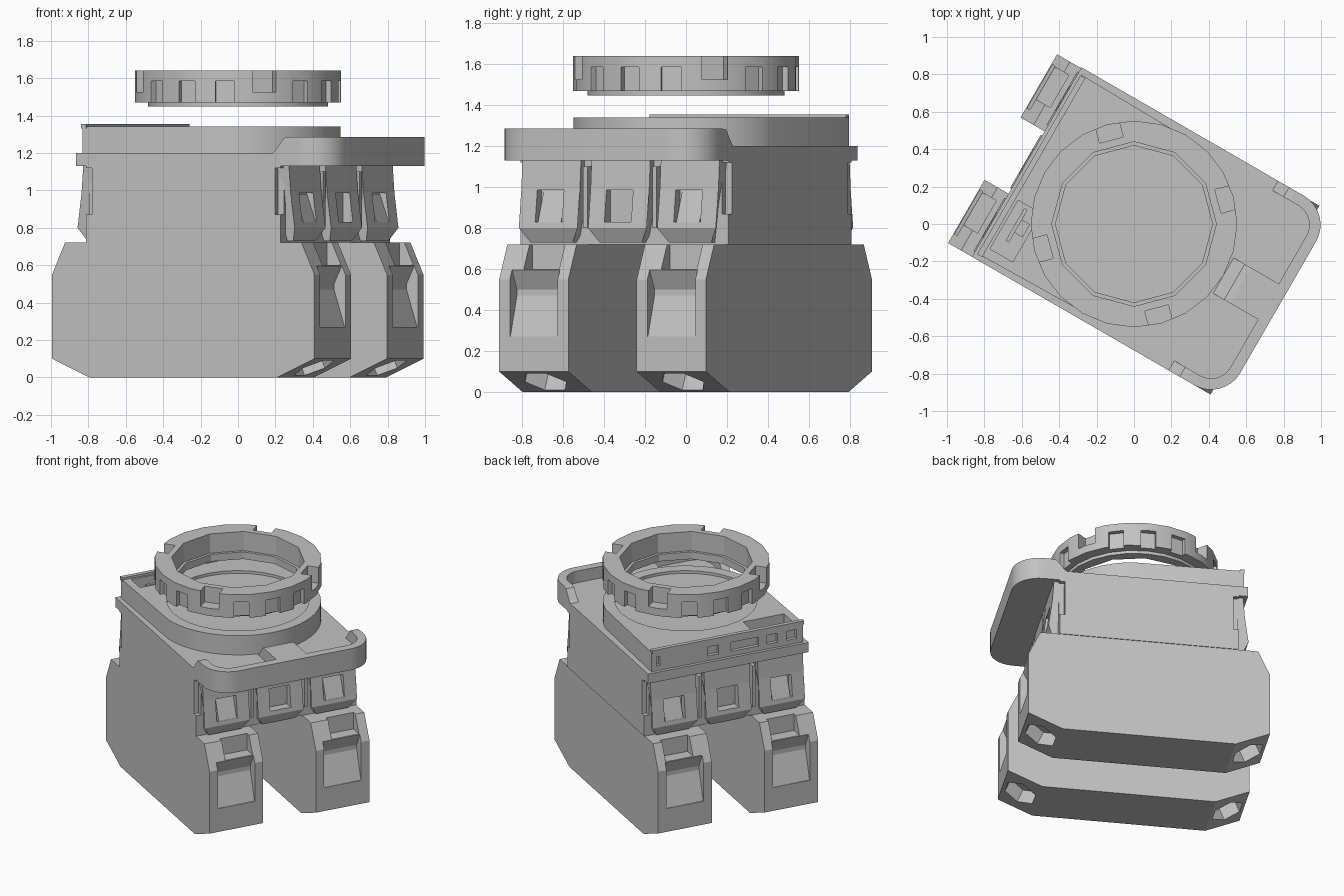
import bpy, bmesh, math
from math import cos, sin, radians, pi
from mathutils import Matrix

if "Cube" in bpy.data.objects:
    bpy.data.objects.remove(bpy.data.objects["Cube"], do_unlink=True)

grey = bpy.data.materials.new("plain grey")
grey.use_nodes = True
grey.diffuse_color = (0.54, 0.54, 0.54, 1)
grey.node_tree.nodes["Principled BSDF"].inputs["Base Color"].default_value = (0.54, 0.54, 0.54, 1)

TURN = Matrix.Rotation(radians(-30), 4, 'Z')   # whole unit stands turned
parts = []


def prism(name, pts, axis, lo, hi, cutter=False):
    """Extrude an outline: axis 'z' takes (x, y) points, axis 'y' takes (x, z)."""
    bm = bmesh.new()
    place = (lambda a, b, h: (a, b, h)) if axis == 'z' else (lambda a, b, h: (a, h, b))
    rows = [[bm.verts.new(place(a, b, h)) for a, b in pts] for h in (lo, hi)]
    bm.faces.new(rows[0])
    bm.faces.new(rows[1])
    n = len(pts)
    for i in range(n):
        j = (i + 1) % n
        bm.faces.new((rows[0][i], rows[0][j], rows[1][j], rows[1][i]))
    bmesh.ops.recalc_face_normals(bm, faces=bm.faces)
    me = bpy.data.meshes.new(name)
    bm.to_mesh(me)
    bm.free()
    me.materials.append(grey)
    ob = bpy.data.objects.new(name, me)
    bpy.context.collection.objects.link(ob)
    ob.hide_render = cutter
    if not cutter:
        parts.append(ob)
    return ob


def box(name, x0, x1, y0, y1, z0, z1, cutter=False):
    return prism(name, [(x0, y0), (x1, y0), (x1, y1), (x0, y1)], 'z', z0, z1, cutter)


def cutbox(*dims):
    return box("cutter", *dims, cutter=True)


def circle(r, n, start=0.0, end=2 * pi):
    return [(r * cos(start + (end - start) * i / n), r * sin(start + (end - start) * i / n))
            for i in range(n)]


def flip(pts, s):
    return [(s * a, b) for a, b in pts]


def cut(ob, cutters):
    for c in cutters:
        m = ob.modifiers.new("cut", 'BOOLEAN')
        m.operation, m.solver, m.object = 'DIFFERENCE', 'EXACT', c
    bpy.context.view_layer.update()
    me = bpy.data.meshes.new_from_object(ob.evaluated_get(bpy.context.evaluated_depsgraph_get()))
    ob.modifiers.clear()
    ob.data = me
    for c in cutters:
        bpy.data.objects.remove(c, do_unlink=True)


def hex_hole(s, y):
    """Screw hole square to the lower chamfer."""
    ob = prism("cutter", circle(0.115, 6), 'z', -0.1, 0.1, True)
    ob.data.transform(Matrix.Translation((s * 0.695, y, 0.05))
                      @ Matrix.Rotation(-s * math.atan2(0.1, 0.23), 4, 'Y')
                      @ Matrix.Rotation(pi / 2, 4, 'Z'))
    return ob


# Two contact blocks with terminal recesses at both ends
half = [(0.58, 0), (0.81, 0.1), (0.81, 0.55), (0.73, 0.72)]
block_profile = half + flip(half, -1)[::-1]
terminal = [(0.9, 0.27), (0.805, 0.27), (0.74, 0.47), (0.74, 0.5), (0.8, 0.62), (0.9, 0.62)]
for name, y in (("front_contact_block", -0.39), ("rear_contact_block", 0.385)):
    block = prism(name, block_profile, 'y', y - 0.195, y + 0.195)
    tools = []
    for s in (1, -1):
        tools.append(prism("cutter", flip(terminal, s), 'y', y - 0.135, y + 0.135, True))
        xs = sorted((s * 0.7, s * 0.9))
        tools.append(cutbox(*xs, y - 0.07, y + 0.13, 0.6, 0.8))
        tools.append(hex_hole(s, y))
    cut(block, tools)

# Central body with corner slots beside the clips
body = box("middle_body", -0.6, 0.6, -0.585, 0.585, 0.72, 1.13)
cut(body, [cutbox(*sorted((s * 0.565, s * 0.65)), *sorted((t * 0.55, t * 0.65)), 0.87, 1.12)
           for s in (1, -1) for t in (1, -1)])

# Three snap clips on each end, tapering at the foot
clip = [(0.56, 1.13), (0.635, 1.13), (0.645, 0.99), (0.67, 0.8),
        (0.635, 0.73), (0.56, 0.73), (0.56, 0.8)]
tongue = [(0.58, 0.98), (0.61, 0.98), (0.665, 0.83), (0.58, 0.83)]
for s, side in ((1, "right"), (-1, "left")):
    for place, y in (("front", -0.39), ("middle", 0), ("rear", 0.39)):
        ob = prism(f"{side}_{place}_clip", flip(clip, s), 'y', y - 0.165, y + 0.165)
        for v in ob.data.vertices:
            if v.co.z < 0.75:
                v.co.y = y + (v.co.y - y) * 0.72
        cut(ob, [cutbox(*sorted((s * 0.605, s * 0.8)), y - 0.075, y + 0.075, 0.83, 0.985)])
        if y:
            prism(f"{side}_{place}_clip_tongue", flip(tongue, s), 'y', y - 0.06, y + 0.07)
    for y in (-0.195, 0.195):
        box(f"{side}_clip_rib", *sorted((s * 0.59, s * 0.645)), y - 0.012, y + 0.012, 0.8, 1.1)

# Base slab of the head
box("head_base", -0.662, 0.7, -0.585, 0.585, 1.13, 1.2)

# Upper plate, straight at the left and round at the right
arc = circle(0.548, 24, radians(-82), radians(86))
plate = prism("head_plate", [(-0.64, -0.555)] + arc + [(-0.64, 0.55)], 'z', 1.195, 1.34)
windows = ((0.5, 0.012), (0.1, 0.04), (-0.13, 0.1), (-0.33, 0.04), (-0.47, 0.035))
cut(plate, [cutbox(-0.7, -0.615, y - w, y + w, 1.235, 1.3) for y, w in windows]
    + [cutbox(-0.6, -0.46, -0.5, -0.2, 1.23, 1.4),
       prism("cutter", circle(0.47, 32), 'z', 1.32, 1.4, True)])
box("label_ridge", -0.645, -0.615, -0.56, 0.545, 1.33, 1.355)
box("pocket_bar", -0.55, -0.53, -0.42, -0.22, 1.22, 1.31)
box("pocket_step", -0.55, -0.48, -0.36, -0.28, 1.22, 1.27)


# Rounded tray at the right end: floor, raised rim and centre tongue
def tray_outline(x0, r):
    quarter = [(0.71 + x, 0.405 + y) for x, y in circle(r, 8, 0, pi / 2)] + [(0.71, 0.405 + r)]
    return ([(x0, -0.405 - r)] + [(x, -y) for x, y in quarter[::-1]]
            + quarter + [(x0, 0.405 + r)])


flange = prism("end_tray", tray_outline(0.66, 0.18), 'z', 1.13, 1.285)
cut(flange, [prism("cutter", tray_outline(0.6, 0.12), 'z', 1.2, 1.35, True)])
ramp = [(0.54, 1.19), (0.57, 1.215), (0.62, 1.28), (0.66, 1.285)]
for name, end, y0, y1 in (("front_rim_ramp", 0.66, -0.585, -0.525),
                          ("rear_rim_ramp", 0.66, 0.525, 0.585),
                          ("tray_tongue", 0.85, -0.11, 0.11)):
    prism(name, ramp + [(end, 1.285), (end, 1.19)] if end > 0.66 else ramp + [(end, 1.19)],
          'y', y0, y1)


# Floating lock ring with key notches on top and grip notches below
def ring_notch(angle, r0, w, z0, z1):
    ob = cutbox(r0, 0.65, -w, w, z0, z1)
    ob.data.transform(Matrix.Rotation(radians(angle), 4, 'Z'))
    return ob


ring = prism("lock_ring", circle(0.552, 24), 'z', 1.47, 1.64)
tools = [prism("cutter", circle(0.44, 12), 'z', 1.4, 1.7, True)]
for k in range(16):
    angle = 45 + 22.5 * k
    if k % 4 == 0:
        tools.append(ring_notch(angle, 0.465, 0.065, 1.525, 1.7))
    else:
        tools.append(ring_notch(angle, 0.515, 0.05, 1.4, 1.585))
cut(ring, tools)
lip = prism("lock_ring_lip", circle(0.48, 24), 'z', 1.448, 1.5)
cut(lip, [prism("cutter", circle(0.42, 12), 'z', 1.4, 1.6, True)])

# Turn the finished unit and soften only the round walls
for ob in parts:
    ob.data.transform(TURN)
    ob.select_set(ob in (plate, ring, lip, flange))
bpy.context.view_layer.objects.active = ring
bpy.ops.object.shade_smooth_by_angle(angle=radians(20))
